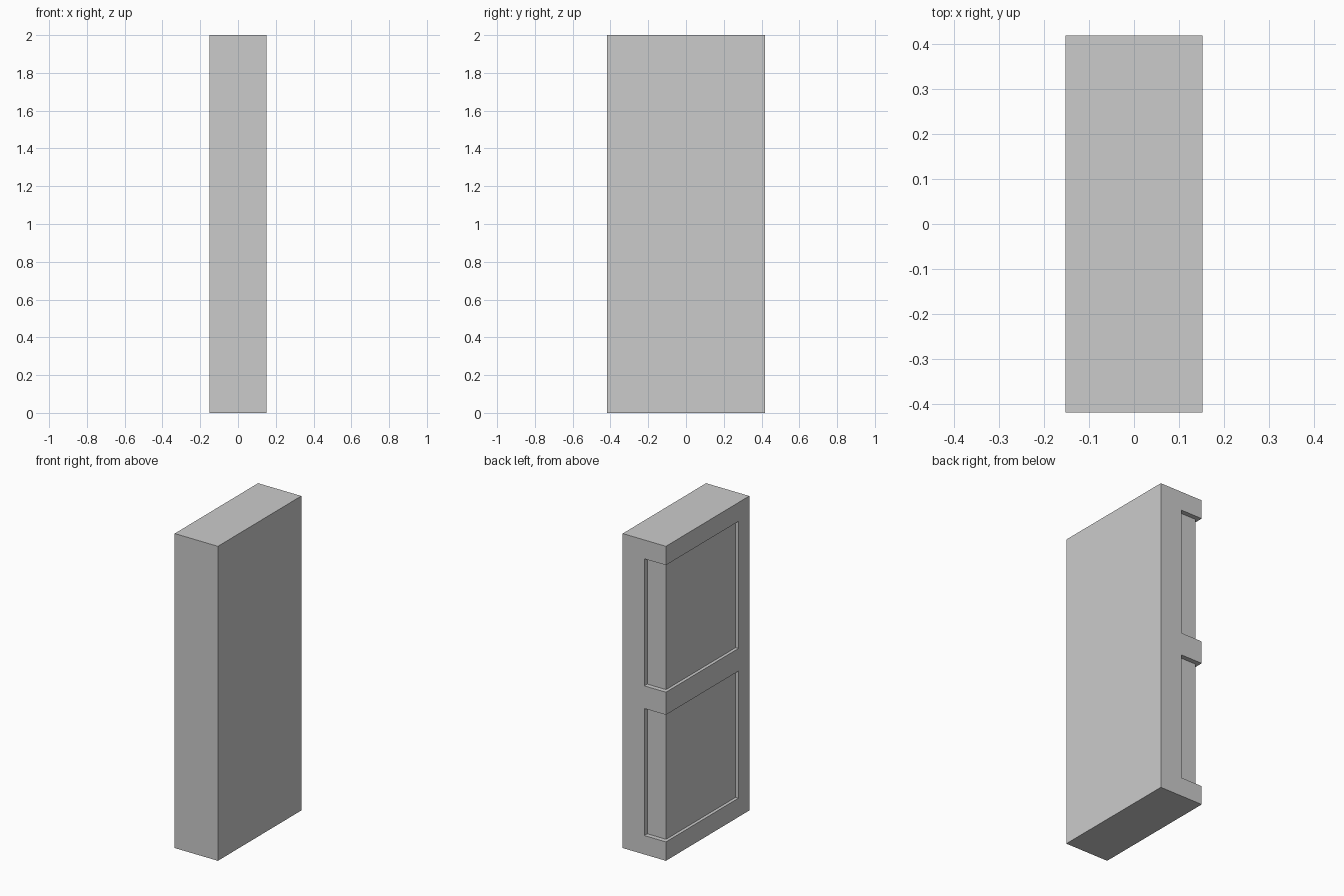
import bpy, bmesh

if "Cube" in bpy.data.objects:
    bpy.data.objects.remove(bpy.data.objects["Cube"])

HX, HY, H = 0.152, 0.419, 2.0      # half width, half depth, height
DX, DY = 0.02, 0.03                # recess depths on the side and the back
PANELS = [(0.12, 0.928), (1.072, 1.88)]


def prism(name, outline, z0, z1):
    """Extrude an xy outline from z0 to z1."""
    bm = bmesh.new()
    base = bm.faces.new([bm.verts.new((x, y, z0)) for x, y in outline])
    top = bmesh.ops.extrude_face_region(bm, geom=[base])["geom"]
    verts = [v for v in top if isinstance(v, bmesh.types.BMVert)]
    bmesh.ops.translate(bm, verts=verts, vec=(0, 0, z1 - z0))
    bmesh.ops.recalc_face_normals(bm, faces=bm.faces)
    mesh = bpy.data.meshes.new(name)
    bm.to_mesh(mesh)
    bm.free()
    obj = bpy.data.objects.new(name, mesh)
    bpy.context.collection.objects.link(obj)
    return obj


# Solid slab
body = prism("panelled_slab", [(-HX, -HY), (HX, -HY), (HX, HY), (-HX, HY)], 0, H)

# L-shaped recesses wrapping around the left back corner
E = 0.05
recess = [(-HX - E, -0.31), (-HX + DX, -0.31), (-HX + DX, HY - DY),
          (0, HY - DY), (0, HY + E), (-HX - E, HY + E)]
bpy.context.view_layer.objects.active = body
for z0, z1 in PANELS:
    cutter = prism("recess_cutter", recess, z0, z1)
    cutter.hide_render = True
    mod = body.modifiers.new("recess", "BOOLEAN")
    mod.operation = "DIFFERENCE"
    mod.solver = "EXACT"
    mod.object = cutter
    bpy.ops.object.modifier_apply(modifier=mod.name)
    bpy.data.objects.remove(cutter)
